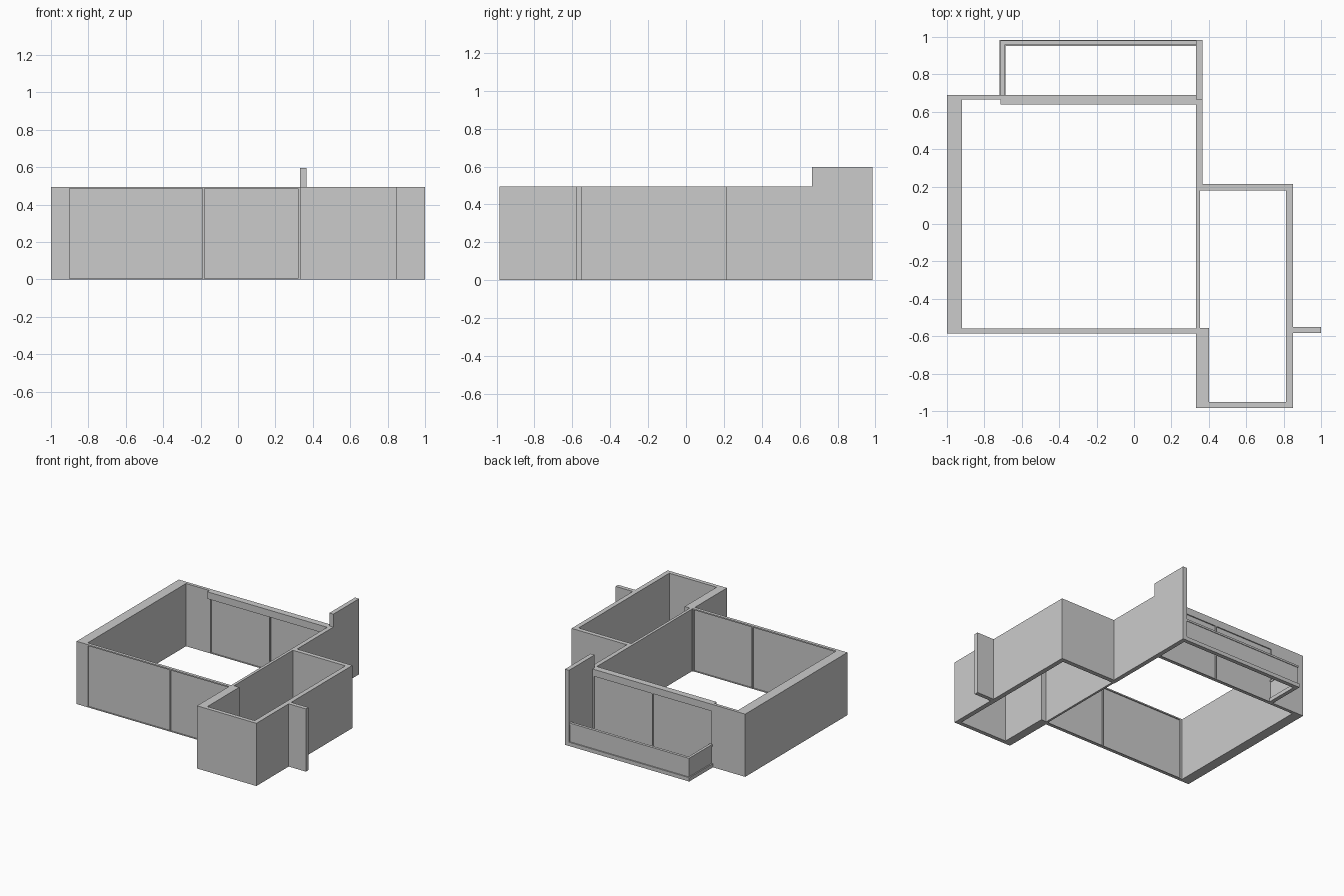
import bpy

cube = bpy.data.objects.get("Cube")
if cube:
    bpy.data.objects.remove(cube, do_unlink=True)

# Single plaster grey
grey = bpy.data.materials.new("plaster_grey")
grey.use_nodes = True
colour = (0.6, 0.6, 0.6, 1)
grey.diffuse_color = colour
grey.node_tree.nodes["Principled BSDF"].inputs["Base Color"].default_value = colour

H = 0.495  # wall height


def block(name, x0, x1, y0, y1, z0=0.0, z1=H):
    """Flat-faced box given by its extents."""
    bpy.ops.mesh.primitive_cube_add(
        size=1, location=((x0 + x1) / 2, (y0 + y1) / 2, (z0 + z1) / 2))
    ob = bpy.context.object
    ob.name = name
    ob.scale = (x1 - x0, y1 - y0, z1 - z0)
    bpy.ops.object.transform_apply(location=False, rotation=False, scale=True)
    ob.data.materials.append(grey)
    return ob


def window_wall(name, x0, x1, y0, y1, middle):
    """Recessed panes held by a thin frame with a centre post."""
    bar = 0.01
    mid = (y0 + y1) / 2
    block(name + "_panes", x0, x1, mid - 0.004, mid + 0.004, 0.005, H - 0.005)
    block(name + "_head", x0, x1, y0, y1, H - bar, H)
    block(name + "_sill", x0, x1, y0, y1, 0, 0.005)
    for side, x in (("right", x0), ("middle", middle - bar / 2), ("left", x1 - bar)):
        block(f"{name}_{side}_post", x, x + bar, y0, y1)


# Main room walls
block("right_wall", -1, -0.92, -0.585, 0.69)
block("right_wall_front_return", -0.92, -0.91, -0.585, -0.56)
block("back_wall_stub", -0.92, -0.715, 0.665, 0.69)
block("left_wall_back", 0.332, 0.367, 0.18, 0.67)
block("partition", 0.337, 0.354, -0.56, 0.18)
block("partition_head", 0.332, 0.354, -0.56, 0.18, H - 0.01, H)
block("tall_screen_wall", 0.332, 0.367, 0.665, 0.985, 0, 0.597)

# Window walls and the beam above the rear one
window_wall("front_window", -0.91, 0.332, -0.585, -0.56, -0.185)
window_wall("back_window", -0.715, 0.332, 0.665, 0.69, -0.19)
block("back_beam", -0.715, 0.332, 0.638, 0.69, 0.44, H)

# Side room walls
block("side_room_right_wall", 0.332, 0.4, -0.985, -0.555)
block("side_room_front_wall", 0.4, 0.813, -0.985, -0.953)
block("side_room_left_wall", 0.813, 0.85, -0.985, 0.213)
block("side_room_back_wall", 0.354, 0.813, 0.178, 0.213)
block("fin_wall", 0.85, 1, -0.582, -0.55)

# Balcony parapet: base rail, inset panel and top rail
for part, inset, z0, z1 in (("base", 0, 0, 0.03), ("panel", 0.01, 0.03, 0.165),
                            ("cap", 0.005, 0.165, 0.18)):
    block("balcony_back_" + part, -0.718 + inset, 0.332,
          0.953 + inset, 0.985 - inset, z0, z1)
    block("balcony_side_" + part, -0.718 + inset, -0.687 - inset,
          0.69, 0.953 + inset, z0, z1)
